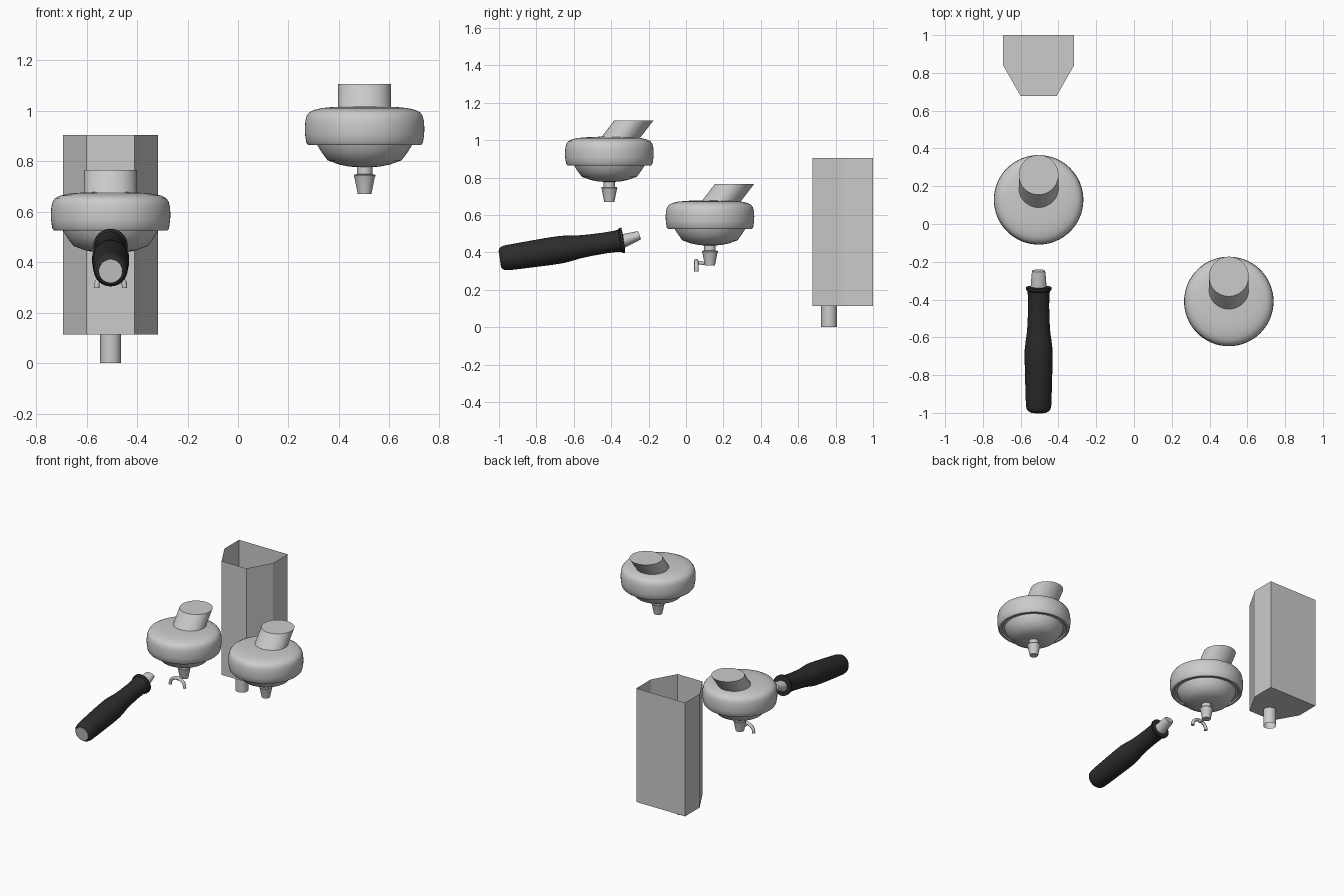
import bpy, bmesh, math
from mathutils import Matrix, Vector

if "Cube" in bpy.data.objects:
    bpy.data.objects.remove(bpy.data.objects["Cube"])


def finish(bm, name, smooth=True, material=None):
    bmesh.ops.recalc_face_normals(bm, faces=bm.faces[:])
    mesh = bpy.data.meshes.new(name)
    bm.to_mesh(mesh)
    bm.free()
    obj = bpy.data.objects.new(name, mesh)
    bpy.context.collection.objects.link(obj)
    if material:
        mesh.materials.append(material)
    if smooth:
        bpy.ops.object.select_all(action='DESELECT')
        obj.select_set(True)
        bpy.context.view_layer.objects.active = obj
        bpy.ops.object.shade_smooth_by_angle(angle=math.radians(35))
    return obj


def lathe(name, profile, matrix, segs=48, caps=(True, True), material=None):
    """Stack rings (height, x radius, [y radius, y shift]) and skin them."""
    bm = bmesh.new()
    rings = []
    for h, rx, *rest in profile:
        ry = rest[0] if rest else rx
        dy = rest[1] if len(rest) > 1 else 0
        angles = [2 * math.pi * i / segs for i in range(segs)]
        rings.append([bm.verts.new(matrix @ Vector((rx * math.cos(a), ry * math.sin(a) + dy, h)))
                      for a in angles])
    for a, b in zip(rings, rings[1:]):
        for i in range(segs):
            j = (i + 1) % segs
            bm.faces.new((a[i], a[j], b[j], b[i]))
    for wanted, ring in zip(caps, (rings[0], rings[-1])):
        if wanted:
            bm.faces.new(ring)
    return finish(bm, name, True, material)


def pipe(name, points, radius):
    curve = bpy.data.curves.new(name, 'CURVE')
    curve.dimensions = '3D'
    curve.bevel_depth = radius
    curve.bevel_resolution = 3
    curve.use_fill_caps = True
    spline = curve.splines.new('POLY')
    spline.points.add(len(points) - 1)
    for p, co in zip(spline.points, points):
        p.co = (*co, 1)
    obj = bpy.data.objects.new(name, curve)
    bpy.context.collection.objects.link(obj)
    return obj


black = bpy.data.materials.new("black_grip")
black.diffuse_color = (0.025, 0.025, 0.025, 1)
black.use_nodes = True
black.node_tree.nodes["Principled BSDF"].inputs["Base Color"].default_value = black.diffuse_color

# Round funnel bodies: bowl below, bulging rim, slanted neck, nozzle
BODY = [(0.107, 0.03), (0.109, 0.06), (0.117, 0.10), (0.134, 0.147), (0.165, 0.170),
        (0.192, 0.187), (0.203, 0.190), (0.203, 0.205), (0.195, 0.212), (0.195, 0.224),
        (0.203, 0.231), (0.235, 0.236), (0.262, 0.237), (0.290, 0.235), (0.310, 0.230),
        (0.324, 0.220), (0.334, 0.200), (0.341, 0.170), (0.345, 0.130), (0.348, 0.06)]
NOZZLE = [(0, 0.027), (0.065, 0.040), (0.073, 0.043), (0.078, 0.041), (0.079, 0.031), (0.115, 0.031)]
NECK = [(0.31, 0.105, 0.105, 0.035), (0.436, 0.105, 0.105, 0.132)]
for label, pos in (("left", (-0.505, 0.128, 0.33)), ("right", (0.502, -0.41, 0.67))):
    place = Matrix.Translation(pos)
    lathe(label + "_funnel_body", BODY, place, 64)
    lathe(label + "_funnel_nozzle", NOZZLE, place, 32)
    lathe(label + "_funnel_neck", NECK, place, 48)

# Forked double spout beside the left nozzle
pipe("spout_stem", [(-0.505, 0.10, 0.342), (-0.505, 0.055, 0.345)], 0.010)
arm = [(0, 0.355), (0.025, 0.349), (0.045, 0.335), (0.054, 0.318), (0.055, 0.298)]
path = [(-x, z) for x, z in reversed(arm[1:])] + arm
pipe("spout_fork", [(-0.505 + x, 0.055, z) for x, z in path], 0.011)

# Tilted handle: dark grip, pale end cap and flattened front tip
start = Vector((-0.505, -0.99, 0.366))
tilt = math.atan2(0.099, 0.655)
grip_place = Matrix.Translation(start) @ Matrix.Rotation(tilt - math.pi / 2, 4, 'X')
GRIP = [(-0.003, 0.049), (0.0, 0.055), (0.010, 0.063), (0.03, 0.067), (0.08, 0.069), (0.15, 0.071),
        (0.25, 0.0735), (0.33, 0.0735), (0.37, 0.069), (0.42, 0.062), (0.48, 0.058),
        (0.56, 0.056), (0.62, 0.057), (0.642, 0.060), (0.650, 0.068), (0.662, 0.068), (0.664, 0.04)]
lathe("handle_grip", GRIP, grip_place, 40, material=black)
lathe("handle_end_cap", [(-0.006, 0.046), (0.01, 0.048)], grip_place, 40)
tip_place = (Matrix.Translation((-0.505, -0.345, 0.458))
             @ Matrix.Rotation(math.radians(19) - math.pi / 2, 4, 'X'))
lathe("handle_tip", [(0, 0.043, 0.038), (0.085, 0.037, 0.026), (0.103, 0.034, 0.022)], tip_place, 32)

# Open-topped six-sided bin
bm = bmesh.new()
outline = [(-0.693, 1.0), (-0.693, 0.84), (-0.60, 0.677), (-0.41, 0.677), (-0.317, 0.84), (-0.317, 1.0)]
low, high = ([bm.verts.new((x, y, z)) for x, y in outline] for z in (0.113, 0.905))
bm.faces.new(low)
for i in range(6):
    j = (i + 1) % 6
    bm.faces.new((low[i], low[j], high[j], high[i]))
finish(bm, "bin", smooth=False)

# Open outlet pipe under the bin
lathe("bin_outlet", [(0, 0.042), (0.113, 0.042)], Matrix.Translation((-0.505, 0.765, 0)),
      32, caps=(False, False))
